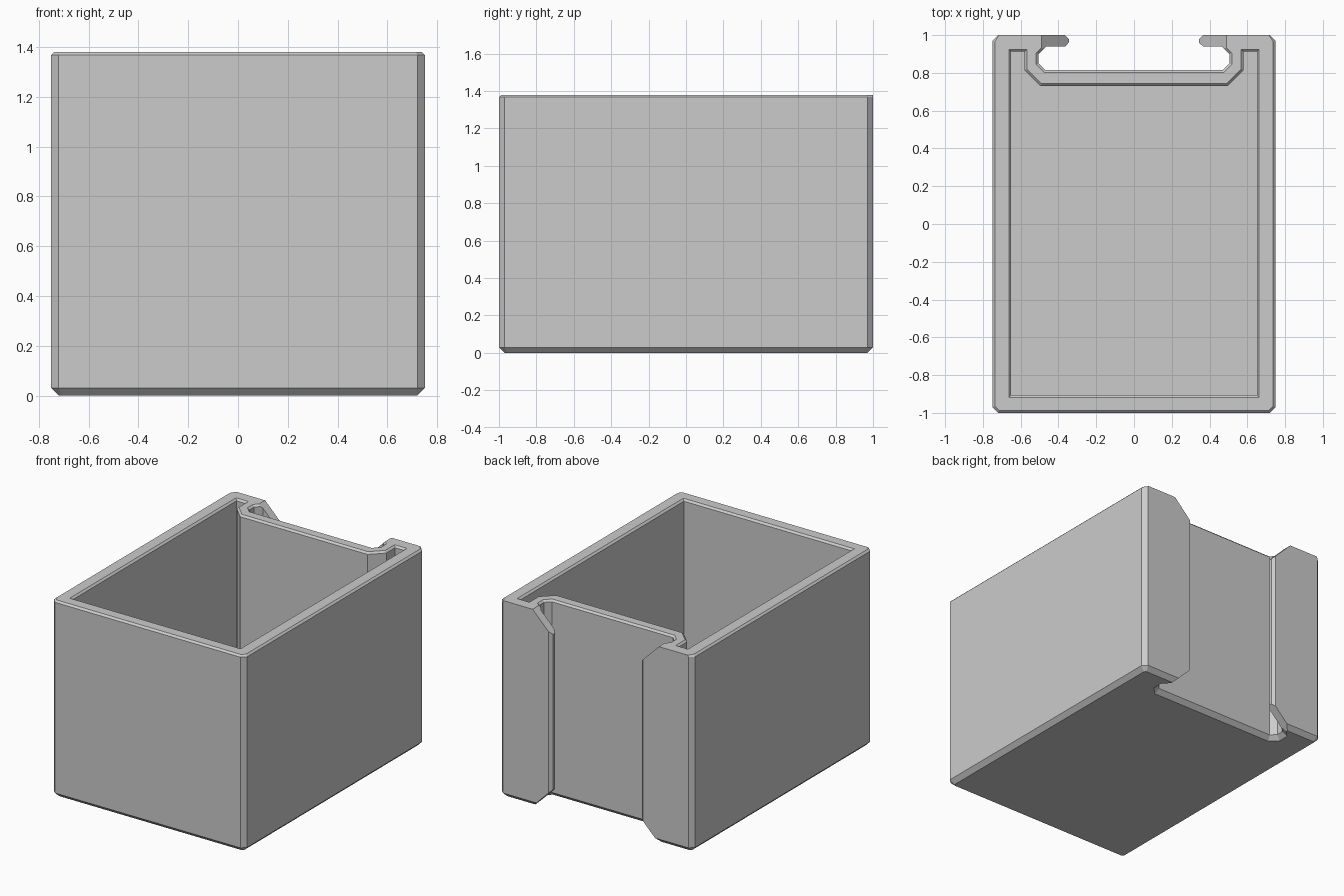
import bpy, bmesh
from mathutils import Vector, Matrix

cube = bpy.data.objects.get("Cube")
if cube:
    bpy.data.objects.remove(cube, do_unlink=True)

HEIGHT, WALL, RIM, FOOT = 1.38, 0.08, 0.013, 0.03

grey = bpy.data.materials.new("plain grey")
grey.use_nodes = True
grey.diffuse_color = (0.6, 0.6, 0.6, 1)
grey.node_tree.nodes["Principled BSDF"].inputs["Base Color"].default_value = (0.6, 0.6, 0.6, 1)


def mirrored(half):
    """Close a +x half outline, given counter-clockwise, with its mirror image."""
    return half + [(-x, y) for x, y in reversed(half)]


def offset(points, d):
    """Grow a counter-clockwise outline by d with mitred corners."""
    pts = [Vector(p) for p in points]
    out = []
    for i, p in enumerate(pts):
        a = (p - pts[i - 1]).normalized()
        b = (pts[(i + 1) % len(pts)] - p).normalized()
        na, nb = Vector((a.y, -a.x)), Vector((b.y, -b.x))
        out.append(p + (na + nb) * d / (1 + na.dot(nb)))
    return out


def loft(name, outline, levels, matrix=Matrix()):
    """Stack grown or shrunk copies of an outline into a closed solid."""
    bm = bmesh.new()
    rings = [[bm.verts.new((p.x, p.y, z)) for p in offset(outline, d)] for z, d in levels]
    n = len(outline)
    for low, high in zip(rings, rings[1:]):
        for i in range(n):
            j = (i + 1) % n
            bm.faces.new((low[i], low[j], high[j], high[i]))
    bm.faces.new(rings[0][::-1])
    bm.faces.new(rings[-1])
    bm.transform(matrix)
    bmesh.ops.recalc_face_normals(bm, faces=bm.faces)
    mesh = bpy.data.meshes.new(name)
    bm.to_mesh(mesh)
    bm.free()
    mesh.materials.append(grey)
    obj = bpy.data.objects.new(name, mesh)
    bpy.context.collection.objects.link(obj)
    return obj


def cut(body, cutter):
    mod = body.modifiers.new("cut", 'BOOLEAN')
    mod.operation, mod.solver, mod.object = 'DIFFERENCE', 'EXACT', cutter
    bpy.context.view_layer.objects.active = body
    bpy.ops.object.modifier_apply(modifier=mod.name)
    bpy.data.objects.remove(cutter, do_unlink=True)


# Outer block with chamfered corners, foot and rim
shell = mirrored([(0.72, -1), (0.75, -0.97), (0.75, 0.97), (0.72, 1)])
body = loft("bin_body", shell,
            [(0, -FOOT), (FOOT, 0), (HEIGHT - RIM, 0), (HEIGHT, -RIM)])
for v in body.data.vertices:          # the back edge of the rim stays square
    if v.co.z > HEIGHT - 0.001 and v.co.y > 0.98:
        v.co.y = 1

# Cavity with narrow pockets either side of the rail slot
cavity = mirrored([(0.65, -0.905), (0.65, 0.912), (0.58, 0.912),
                   (0.58, 0.815), (0.495, 0.73)])
cut(body, loft("cavity_cutter", cavity,
               [(WALL, 0), (HEIGHT - RIM, 0), (HEIGHT, RIM), (HEIGHT + 0.05, RIM)]))

# Rail slot in the back, with chamfered hook tips
slot = mirrored([(0.47, 0.815), (0.505, 0.85), (0.505, 0.9), (0.465, 0.94), (0.365, 0.94),
                 (0.345, 0.96), (0.345, 0.98), (0.365, 1), (0.365, 1.1)])
cut(body, loft("slot_cutter", slot, [(-0.1, 0), (HEIGHT + 0.1, 0)]))

# Flared slot ends
pocket = mirrored([(0.47, 0.815), (0.505, 0.85), (0.505, 0.9), (0.465, 0.94)])
cut(body, loft("slot_foot_cutter", pocket, [(-0.05, FOOT), (0, FOOT), (FOOT, 0)]))
cut(body, loft("slot_rim_cutter", pocket,
               [(HEIGHT - RIM, 0), (HEIGHT, RIM), (HEIGHT + 0.05, RIM)]))

# Sloped lead-ins at both ends of the hooks
lead = mirrored([(0.52, -0.03), (0.335, 0.155), (0.335, HEIGHT - 0.155), (0.52, HEIGHT + 0.03)])
upright = Matrix(((1, 0, 0, 0), (0, 0, -1, 0), (0, 1, 0, 0), (0, 0, 0, 1)))
cut(body, loft("lead_in_cutter", lead, [(-1.1, 0), (-0.9, 0)], upright))
